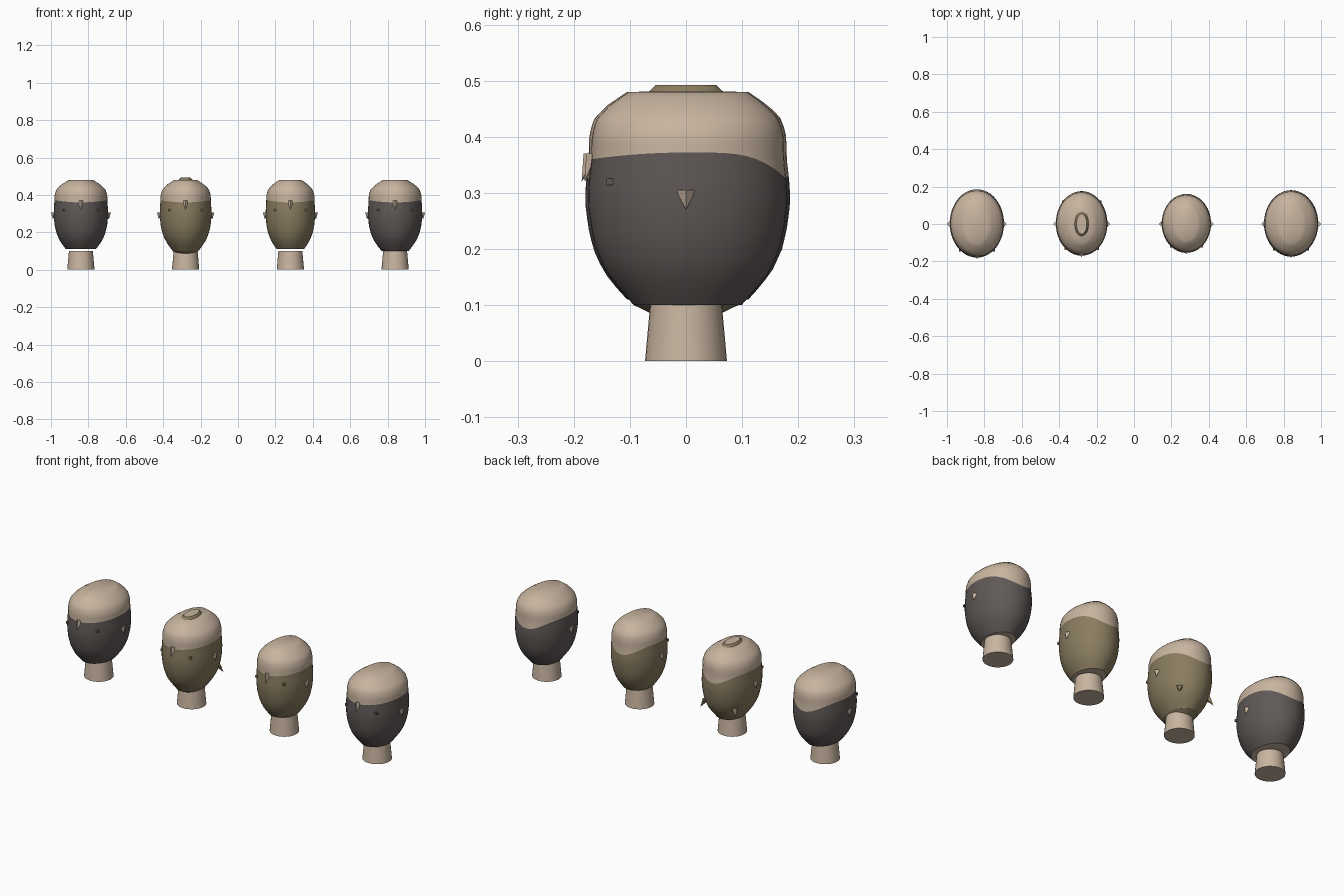
import bpy, bmesh, math
from mathutils import Vector

if "Cube" in bpy.data.objects:
    bpy.data.objects.remove(bpy.data.objects["Cube"])


def material(name, rgb):
    m = bpy.data.materials.new(name)
    m.use_nodes = True
    m.diffuse_color = (*rgb, 1)
    m.node_tree.nodes["Principled BSDF"].inputs["Base Color"].default_value = (*rgb, 1)
    return m


SKIN = material("warm beige", (0.58, 0.46, 0.35))
DARK = material("charcoal brown", (0.115, 0.1, 0.095))
OLIVE = material("olive tan", (0.25, 0.2, 0.115))

# Head outline: height, width factor, depth factor
PROFILE = [
    (0.10, 0.50, 0.54), (0.13, 0.66, 0.69), (0.16, 0.80, 0.82), (0.20, 0.91, 0.92),
    (0.24, 0.97, 0.97), (0.285, 1, 1), (0.32, 1, 0.99), (0.36, 0.98, 0.965),
    (0.40, 0.97, 0.96), (0.43, 0.90, 0.92), (0.455, 0.72, 0.79), (0.48, 0.45, 0.59),
]
SIDES = 48
BACK_SHIFT = 0.003


def outline(z):
    for (z0, x0, y0), (z1, x1, y1) in zip(PROFILE, PROFILE[1:]):
        if z <= z1:
            t = (z - z0) / (z1 - z0)
            return x0 + t * (x1 - x0), y0 + t * (y1 - y0)
    return PROFILE[-1][1:]


def finish(bm, name, mats, x):
    bmesh.ops.recalc_face_normals(bm, faces=bm.faces)
    mesh = bpy.data.meshes.new(name)
    bm.to_mesh(mesh)
    bm.free()
    for m in mats:
        mesh.materials.append(m)
    ob = bpy.data.objects.new(name, mesh)
    ob.location.x = x
    bpy.context.collection.objects.link(ob)
    return ob


def cap_edge(s):
    # The cap dips a little in front and to a point at the back
    return 0.372 - (0.012 * s * s if s < 0 else 0.047 * s ** 4)


def head(name, x, w, d, bottom, shell):
    bm = bmesh.new()
    low, high, top = 12, 10, PROFILE[-1][0]
    rings = []
    for k in range(low + high + 1):
        ring = []
        for i in range(SIDES):
            a = 2 * math.pi * i / SIDES
            edge = cap_edge(math.sin(a))
            if k <= low:
                z = bottom + (edge - bottom) * k / low
            else:
                z = edge + (top - edge) * (k - low) / high
            fx, fy = outline(z)
            ring.append(bm.verts.new((w * fx * math.cos(a), d * fy * math.sin(a) + BACK_SHIFT, z)))
        rings.append(ring)
    for k, (r0, r1) in enumerate(zip(rings, rings[1:])):
        for i in range(SIDES):
            j = (i + 1) % SIDES
            f = bm.faces.new((r0[i], r0[j], r1[j], r1[i]))
            f.smooth = True
            f.material_index = 1 if k < low else 0
    # Crown and underside
    centre = bm.verts.new((0, BACK_SHIFT, top + 0.001))
    for i in range(SIDES):
        bm.faces.new((rings[-1][i], rings[-1][(i + 1) % SIDES], centre)).smooth = True
    bm.faces.new(rings[0][::-1])
    finish(bm, name + "_head", (SKIN, shell), x)


def frustum(name, x, z0, z1, low, high, mats):
    bm = bmesh.new()
    rings = []
    for z, (rx, ry) in ((z0, low), (z1, high)):
        rings.append([bm.verts.new((rx * math.cos(2 * math.pi * i / 32),
                                    ry * math.sin(2 * math.pi * i / 32), z)) for i in range(32)])
    for i in range(32):
        j = (i + 1) % 32
        bm.faces.new((rings[0][i], rings[0][j], rings[1][j], rings[1][i])).smooth = True
    bm.faces.new(rings[0][::-1])
    bm.faces.new(rings[1]).material_index = len(mats) - 1
    return finish(bm, name, mats, x)


def spike(name, x, base, tip, r, mat):
    # Four-sided point with a level diamond base
    bm = bmesh.new()
    base = Vector(base)
    vs = [bm.verts.new(base + Vector(o)) for o in ((r, 0, 0), (0, r, 0), (-r, 0, 0), (0, -r, 0))]
    apex = bm.verts.new(tip)
    bm.faces.new(vs)
    for i in range(4):
        bm.faces.new((vs[i], apex, vs[(i + 1) % 4]))
    finish(bm, name, (mat,), x)


def eye(name, x, px, py, mat):
    bm = bmesh.new()
    bmesh.ops.create_cube(bm, size=0.012)
    bmesh.ops.translate(bm, verts=bm.verts, vec=(px, py, 0.32))
    finish(bm, name, (mat,), x)


# name, x, half width, half depth, underside height, shell colour
HEADS = [
    ("first", -0.84, 0.145, 0.183, 0.11, DARK),
    ("second", -0.28, 0.138, 0.173, 0.10, OLIVE),
    ("third", 0.28, 0.132, 0.158, 0.11, OLIVE),
    ("fourth", 0.84, 0.145, 0.178, 0.10, DARK),
]
for name, x, w, d, bottom, shell in HEADS:
    head(name, x, w, d, bottom, shell)
    frustum(name + "_neck", x, 0, 0.1, (0.073, 0.073), (0.064, 0.064), (SKIN,))
    spike(name + "_nose", x, (0, 0.012 - 0.965 * d, 0.37), (0, -d - 0.003, 0.32), 0.018, SKIN)
    for side, s in (("left", 1), ("right", -1)):
        spike(f"{name}_{side}_ear", x, (s * (w - 0.003), 0, 0.305), (s * (w + 0.005), 0, 0.27), 0.018, SKIN)
        eye(f"{name}_{side}_eye", x, s * 0.62 * w, -0.78 * d + BACK_SHIFT, shell)

# Second head only: crown disc, rounded chin and two points low at the back
sx = HEADS[1][1]
frustum("crown_disc", sx, 0.474, 0.492, (0.043, 0.073), (0.027, 0.054), (OLIVE, SKIN))
frustum("chin_base", sx, 0.087, 0.1, (0.05, 0.066), (0.069, 0.093), (OLIVE,))
for side, s in (("left", 1), ("right", -1)):
    spike(f"back_{side}_point", sx, (s * 0.085, 0.105, 0.19), (s * 0.105, 0.125, 0.15), 0.02, OLIVE)
